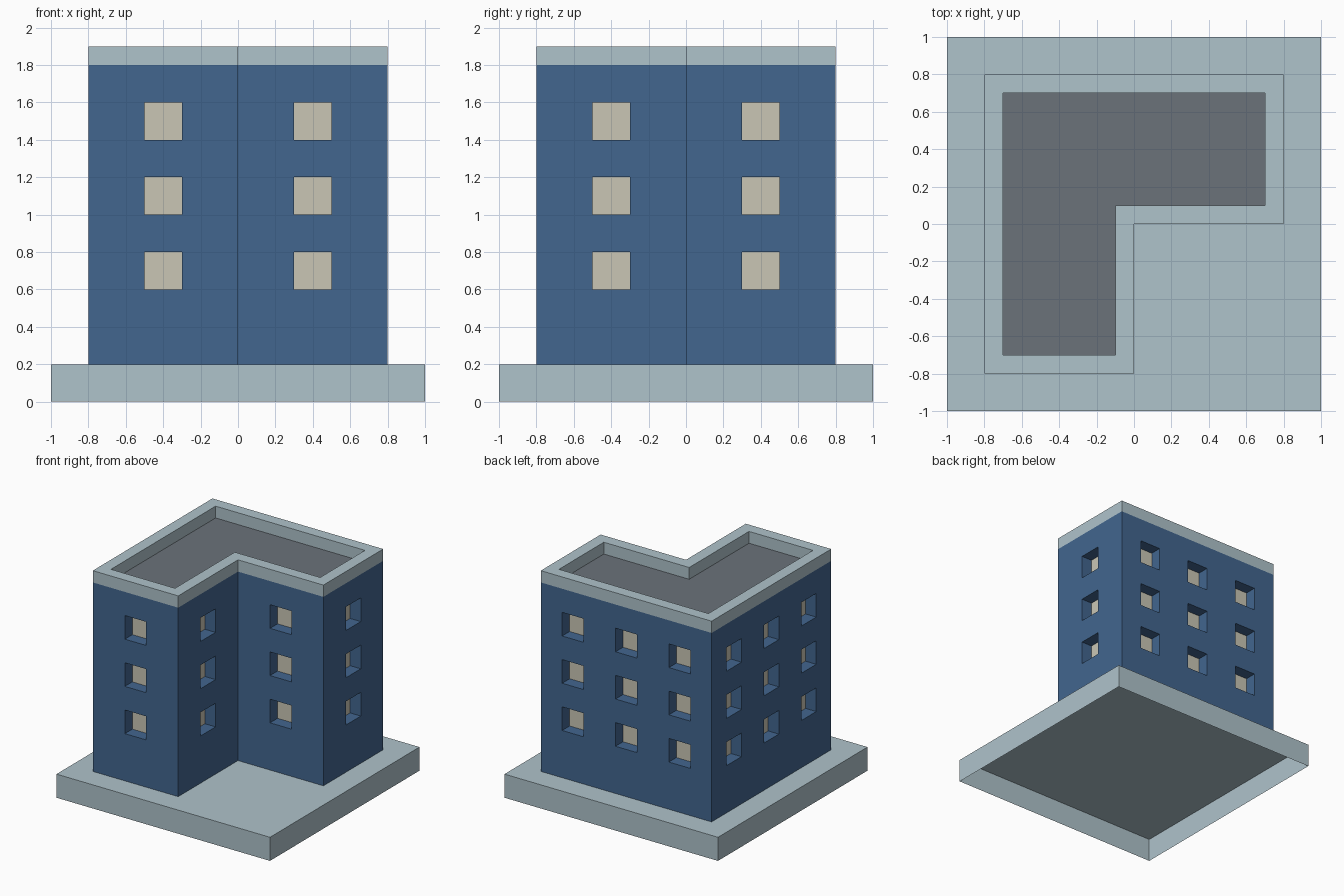
import bpy, bmesh
from mathutils import Vector

if "Cube" in bpy.data.objects:
    bpy.data.objects.remove(bpy.data.objects["Cube"])


def srgb(r, g, b):
    lin = lambda c: c / 12.92 if c <= 0.04045 else ((c + 0.055) / 1.055) ** 2.4
    return tuple(lin(v / 255) for v in (r, g, b)) + (1.0,)


def material(name, rgb):
    m = bpy.data.materials.new(name)
    m.diffuse_color = srgb(*rgb)
    m.use_nodes = True
    m.node_tree.nodes["Principled BSDF"].inputs["Base Color"].default_value = m.diffuse_color
    return m


stone = material("pale_stone", (175, 195, 203))
blue = material("blue_wall", (66, 102, 143))
cream = material("cream_window", (202, 198, 181))
grey = material("grey_roof", (107, 114, 122))


def finish(bm, name, mats):
    bmesh.ops.remove_doubles(bm, verts=bm.verts, dist=1e-5)
    me = bpy.data.meshes.new(name)
    bm.to_mesh(me)
    bm.free()
    for m in mats:
        me.materials.append(m)
    ob = bpy.data.objects.new(name, me)
    bpy.context.collection.objects.link(ob)
    return ob


def face(bm, pts, mat=0):
    f = bm.faces.new([bm.verts.new(p) for p in pts])
    f.material_index = mat


def at(p, z):
    return Vector((p[0], p[1], z))


def edges(loop):
    return list(zip(loop, loop[1:] + loop[:1]))


# L-shaped plan, counter-clockwise, and the same plan moved in by 0.1
outer = [(-.8, -.8), (0, -.8), (0, 0), (.8, 0), (.8, .8), (-.8, .8)]
inner = [(-.7, -.7), (-.1, -.7), (-.1, .1), (.7, .1), (.7, .7), (-.7, .7)]

# Base slab: hollow, open underneath
bm = bmesh.new()
square = [(-1, -1), (1, -1), (1, 1), (-1, 1)]
face(bm, [at(p, 0.2) for p in square])
for a, b in edges(square):
    face(bm, [at(a, 0), at(b, 0), at(b, 0.2), at(a, 0.2)])
finish(bm, "base_slab", [stone])

# Walls with recessed windows; each wall is a grid of cells
HALF, DEPTH = 0.1, 0.1
levels = [0.2, 0.6, 0.8, 1.0, 1.2, 1.4, 1.6, 1.8]
bm = bmesh.new()
for a, b in edges(outer):
    a, b = at(a, 0), at(b, 0)
    length = (b - a).length
    d = (b - a) / length
    inward = Vector((-d.y, d.x, 0)) * DEPTH
    # one window column on short walls, three on long ones
    centres = [0.4] if length < 1 else [0.3, 0.8, 1.3]
    us = [0] + [c + s for c in centres for s in (-HALF, HALF)] + [length]
    for i in range(len(us) - 1):
        for j in range(len(levels) - 1):
            cell = [a + d * us[u] + Vector((0, 0, levels[z]))
                    for u, z in ((i, j), (i + 1, j), (i + 1, j + 1), (i, j + 1))]
            if i % 2 and j % 2:
                pane = [p + inward for p in cell]
                face(bm, pane, 1)
                for k in range(4):
                    n = (k + 1) % 4
                    face(bm, [cell[k], cell[n], pane[n], pane[k]])
            else:
                face(bm, cell)
finish(bm, "building_walls", [blue, cream])

# Parapet: outside band, top rim and inside band
bm = bmesh.new()
for (a, b), (c, e) in zip(edges(outer), edges(inner)):
    face(bm, [at(a, 1.8), at(b, 1.8), at(b, 1.9), at(a, 1.9)])
    face(bm, [at(a, 1.9), at(b, 1.9), at(e, 1.9), at(c, 1.9)])
    face(bm, [at(c, 1.9), at(e, 1.9), at(e, 1.8), at(c, 1.8)])
finish(bm, "parapet", [stone])

# Flat roof inside the parapet
bm = bmesh.new()
face(bm, [at(p, 1.8) for p in inner])
finish(bm, "roof", [grey])
